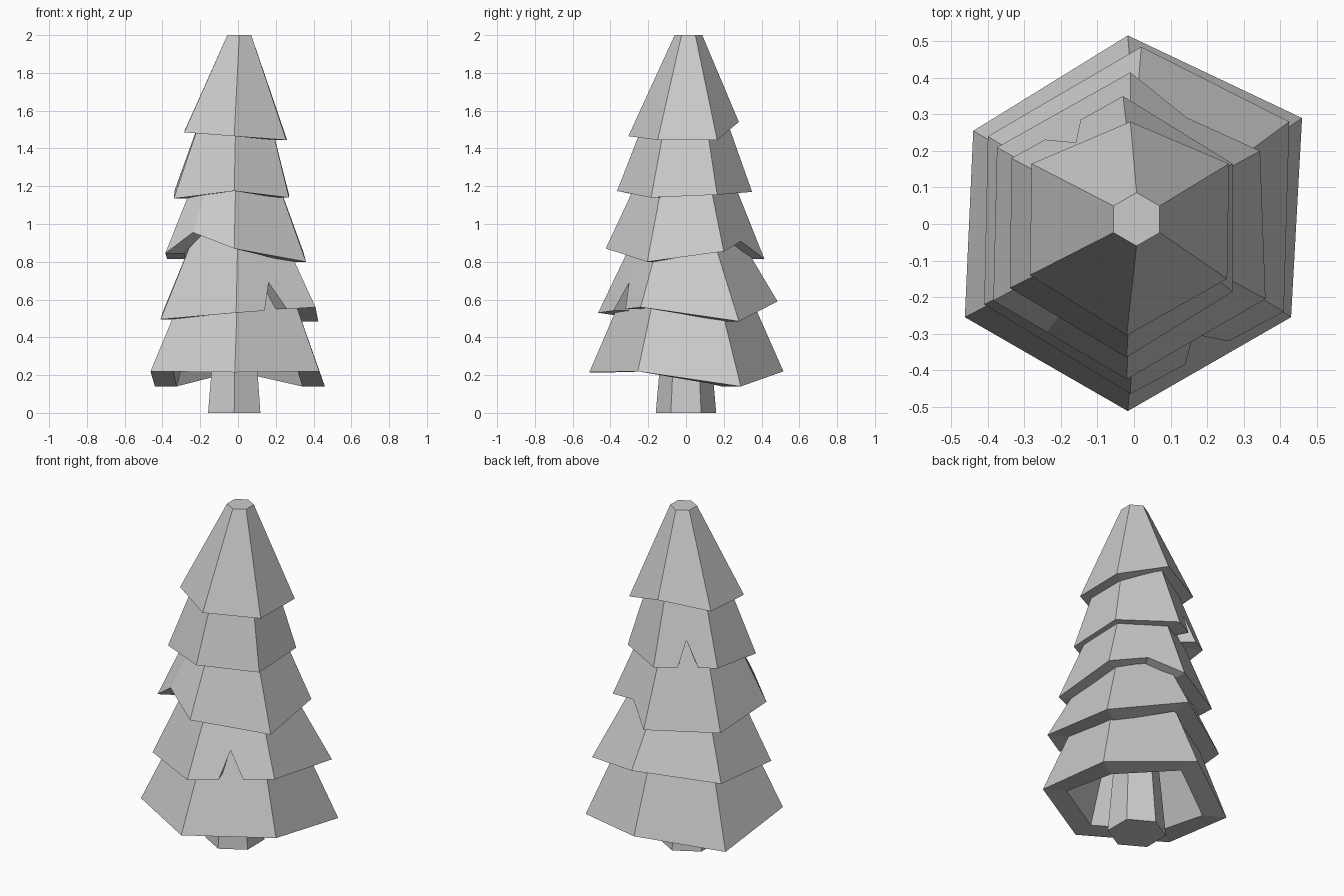
import bpy
import bmesh
import math
from mathutils import Vector

default_cube = bpy.data.objects.get("Cube")
if default_cube:
    bpy.data.objects.remove(default_cube, do_unlink=True)

# Single matte colour for the whole tree
grey = bpy.data.materials.new("plain_grey")
grey.use_nodes = True
grey.diffuse_color = (0.6, 0.6, 0.6, 1)
grey.node_tree.nodes["Principled BSDF"].inputs["Base Color"].default_value = grey.diffuse_color


def hexagon(radius, centre, z):
    """Six corners, counter-clockwise from the back (+y)."""
    angles = [math.radians(90 + 60 * i) for i in range(6)]
    return [Vector((centre[0] + radius * math.cos(a),
                    centre[1] + radius * math.sin(a), z)) for a in angles]


def finish(name, bm):
    bmesh.ops.recalc_face_normals(bm, faces=bm.faces)
    mesh = bpy.data.meshes.new(name)
    bm.to_mesh(mesh)
    bm.free()
    mesh.materials.append(grey)
    obj = bpy.data.objects.new(name, mesh)
    bpy.context.collection.objects.link(obj)


def bridge(bm, lower, upper):
    count = len(lower)
    for i in range(count):
        j = (i + 1) % count
        bm.faces.new((lower[i], lower[j], upper[j], upper[i]))


def chain(rim, top, notches):
    """Walk the rim, adding notch points as (place along side, climb, lift)."""
    low, high = [], []
    for i in range(6):
        j = (i + 1) % 6
        for t, climb, lift in [(0, 0, 0)] + notches.get(i, []):
            a, b = rim[i].lerp(rim[j], t), top[i].lerp(top[j], t)
            low.append(a.lerp(b, climb) + Vector((0, 0, lift)))
            high.append(b)
    return low, high


def tier(name, corners, top_radius, top_centre, top_z, notches):
    """Hollow six-sided skirt with a thick, uneven rim."""
    rim = [Vector(c) for c in corners]
    top = hexagon(top_radius, top_centre, top_z)
    low, high = chain(rim, top, notches)

    def shrink(points, factor, drop):
        return [Vector((p.x * factor, p.y * factor, p.z - drop)) for p in points]

    bm = bmesh.new()
    rings = [[bm.verts.new(p) for p in ring] for ring in
             (high, low, shrink(low, 0.74, 0), shrink(high, 0.7, 0.05))]
    for first, second in zip(rings, rings[1:]):
        bridge(bm, first, second)
    bm.faces.new(rings[0])
    bm.faces.new(rings[-1])
    finish(name, bm)


# Trunk: tapered hexagonal post
bm = bmesh.new()
foot = [bm.verts.new(p) for p in hexagon(0.16, (-0.02, 0), 0)]
head = [bm.verts.new(p) for p in hexagon(0.1, (-0.015, 0), 0.68)]
bridge(bm, foot, head)
bm.faces.new(foot)
bm.faces.new(head)
finish("trunk", bm)

# Branch tiers, corners running counter-clockwise from the back
tier("lowest_tier",
     [(-.017, .516, .22), (-.44, .255, .14), (-.463, -.255, .22),
      (-.017, -.512, .215), (.43, -.255, .22), (.46, .29, .14)],
     0.295, (0, 0), 0.72, {})

tier("second_tier",
     [(.02, .485, .59), (-.4, .24, .53), (-.41, -.22, .495),
      (-.01, -.465, .53), (.41, -.24, .56), (.425, .28, .485)],
     0.24, (0, 0), 1.0,
     {3: [(.36, 0, 0), (.48, .32, 0), (.64, 0, 0)]})

tier("middle_tier",
     [(-.01, .415, .815), (-.375, .21, .815), (-.385, -.21, .845),
      (-.02, -.425, .87), (.36, -.205, .8), (.345, .2, .855)],
     0.21, (-.01, 0), 1.33,
     {2: [(.4, 0, .1)], 5: [(.53, .15, 0)]})

tier("fourth_tier",
     [(-.03, .35, 1.17), (-.335, .18, 1.18), (-.34, -.175, 1.135),
      (-.02, -.365, 1.175), (.27, -.185, 1.14), (.27, .165, 1.155)],
     0.18, (-.01, 0), 1.65,
     {0: [(.38, 0, 0), (.52, .3, 0), (.7, 0, 0)]})

tier("tip_tier",
     [(-.01, .28, 1.54), (-.28, .165, 1.5), (-.285, -.14, 1.485),
      (-.02, -.305, 1.465), (.255, -.15, 1.445), (.26, .165, 1.445)],
     0.073, (.007, .013), 2.0, {})
